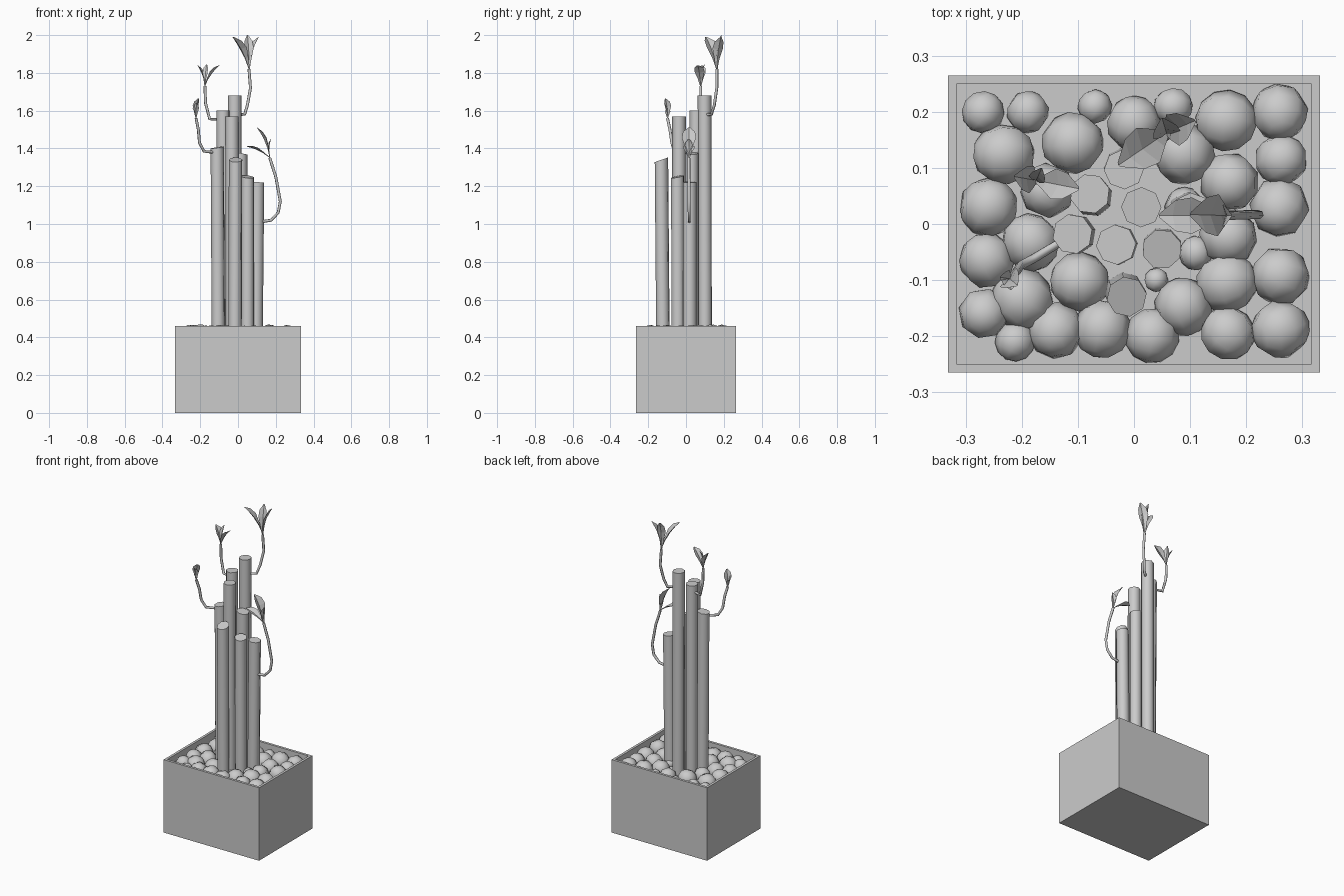
import bpy, bmesh, math, random
from mathutils import Vector, Euler, Matrix

if "Cube" in bpy.data.objects:
    bpy.data.objects.remove(bpy.data.objects["Cube"])

random.seed(4)


def finish(bm, name, angle=None):
    mesh = bpy.data.meshes.new(name)
    bm.to_mesh(mesh)
    bm.free()
    ob = bpy.data.objects.new(name, mesh)
    bpy.context.collection.objects.link(ob)
    if angle:
        bpy.ops.object.select_all(action='DESELECT')
        ob.select_set(True)
        bpy.context.view_layer.objects.active = ob
        bpy.ops.object.shade_smooth_by_angle(angle=math.radians(angle))
    return ob


# Planter: box with its top inset and sunk to the soil level
X, Y, H, WALL, SOIL = 0.333, 0.266, 0.46, 0.022, 0.405
bm = bmesh.new()
bmesh.ops.create_cube(bm, size=1, matrix=Matrix.Translation((0, 0, H / 2)) @ Matrix.Diagonal((2 * X, 2 * Y, H, 1)))
top = max(bm.faces, key=lambda f: f.calc_center_median().z)
bmesh.ops.inset_region(bm, faces=[top], thickness=WALL)
ext = bmesh.ops.extrude_discrete_faces(bm, faces=[top])
for v in ext['faces'][0].verts:
    v.co.z = SOIL
finish(bm, "planter")

# Pebbles: x, y, radius in hundredths
PEBBLES = [
    (-27, 20, 3.7), (-19, 20, 3.7), (-7, 21, 3), (-23.3, 12.5, 5.4), (-11, 14.5, 5.4),
    (0, 18, 4.8), (7, 21, 3.4), (16.5, 18.5, 5.4), (26, 20, 5), (9, 12.5, 5.4),
    (17, 7.5, 5.2), (26.3, 11.5, 4.6), (26, 3, 5.2), (-26, 3, 5.2), (-15.5, 6, 4.8),
    (-18.5, -3.3, 5.1), (-26.3, -6.5, 4.9), (-26.8, -16, 4.5), (-20, -13.5, 5.5),
    (-9.7, -10.3, 5.2), (-21.3, -21, 3.5), (-14, -19, 5), (-5.7, -18.8, 5.1),
    (3.2, -20, 4.8), (8.8, -14.8, 5.1), (4, -10, 2.1), (11, -5.2, 3),
    (16.6, -10.5, 5.4), (16.8, -2.3, 5.1), (16.8, -19.5, 4.8), (26.2, -9.3, 5.1),
    (26.2, -18.8, 5.1), (9, 3, 3.5)]
bm = bmesh.new()
for x, y, r in PEBBLES:
    rot = Euler([random.uniform(0, 6.28) for _ in range(3)]).to_matrix().to_4x4()
    bmesh.ops.create_uvsphere(bm, u_segments=8, v_segments=6, radius=r / 100 * 1.03,
                              matrix=Matrix.Translation((x / 100, y / 100, 0.413)) @ rot)
finish(bm, "pebbles", 60)

# Stalks: top x, y, z, lean in x, lean in y, top slope in x, top slope in y
STALKS = [
    (-0.079, 0.054, 1.60, -0.005, 0.005, 0.0, 0.0),
    (-0.110, -0.018, 1.405, -0.006, 0.0, 0.15, 0.05),
    (-0.032, -0.037, 1.57, -0.003, 0.0, 0.0, 0.0),
    (0.013, 0.030, 1.375, 0.0, 0.0, -0.2, 0.0),
    (0.050, -0.045, 1.25, 0.0, -0.003, -0.1, 0.2),
    (-0.013, -0.130, 1.34, 0.003, -0.008, 0.0, 0.35),
    (0.103, 0.020, 1.222, 0.008, 0.0, -0.08, 0.0),
    (-0.018, 0.098, 1.68, 0.0, -0.003, 0.0, 0.0)]
for i, (x, y, z, lx, ly, sx, sy) in enumerate(STALKS):
    bm = bmesh.new()
    bmesh.ops.create_cone(bm, cap_ends=True, segments=8, radius1=0.036, radius2=0.036, depth=1,
                          matrix=Matrix.Rotation(random.uniform(0, 0.78), 4, 'Z'))
    for v in bm.verts:
        if v.co.z > 0:
            v.co = Vector((v.co.x + x, v.co.y + y, z + sx * v.co.x + sy * v.co.y))
        else:
            v.co = Vector((v.co.x + x - lx, v.co.y + y - ly, SOIL - 0.01))
    finish(bm, f"stalk_{i + 1}", 50)


def stem(name, pts, r=0.008):
    """Six-sided tube along a few points."""
    pts = [Vector(p) for p in pts]
    bm = bmesh.new()
    rings = []
    for i, p in enumerate(pts):
        d = (pts[min(i + 1, len(pts) - 1)] - pts[max(i - 1, 0)]).normalized()
        q = Vector((0.3, 1, 0)).cross(d).normalized()
        s = d.cross(q)
        rings.append([bm.verts.new(p + r * (math.cos(a) * q + math.sin(a) * s))
                      for a in (k * math.pi / 3 for k in range(6))])
    for a, b in zip(rings, rings[1:]):
        for k in range(6):
            bm.faces.new((a[k], a[(k + 1) % 6], b[(k + 1) % 6], b[k]))
    bm.faces.new(rings[0][::-1])
    bm.faces.new(rings[-1])
    bmesh.ops.recalc_face_normals(bm, faces=bm.faces)
    finish(bm, name, 70)


def leaf(name, base, tip, width):
    """Leaf folded along its midrib, widest near the end."""
    base, tip = Vector(base), Vector(tip)
    d = tip - base
    side = d.cross(Vector((0, 0, 1))).normalized()
    up = side.cross(d).normalized()
    bm = bmesh.new()
    rows = []
    for t, w in ((0, 0.15), (0.3, 0.5), (0.6, 1.0), (0.82, 0.85), (1, 0.12)):
        mid = base + d * t + up * 0.25 * d.length * t * (1 - t)
        h = w * width / 2
        rows.append([bm.verts.new(mid + side * k * h + up * abs(k) * h * 0.4) for k in (-1, 0, 1)])
    for a, b in zip(rows, rows[1:]):
        for k in (0, 1):
            bm.faces.new((a[k], a[k + 1], b[k + 1], b[k]))
    finish(bm, name)


# Sprouts: stem path, then leaves as (tip, width)
SPROUTS = {
    "tall": ([(0.01, 0.115, 1.58), (0.035, 0.135, 1.58), (0.05, 0.15, 1.63), (0.066, 0.163, 1.72), (0.058, 0.163, 1.82)],
             [((-0.028, 0.105, 1.99), 0.075), ((0.11, 0.185, 1.99), 0.06), ((0.05, 0.19, 2.0), 0.05)]),
    "left": ([(-0.1, 0.06, 1.555), (-0.15, 0.072, 1.555), (-0.172, 0.078, 1.64), (-0.175, 0.078, 1.73)],
             [((-0.098, 0.063, 1.84), 0.055), ((-0.215, 0.085, 1.84), 0.05), ((-0.165, 0.1, 1.845), 0.03)]),
    "low_left": ([(-0.135, -0.035, 1.38), (-0.18, -0.062, 1.385), (-0.204, -0.075, 1.43), (-0.21, -0.085, 1.5), (-0.222, -0.098, 1.56)],
                 [((-0.24, -0.095, 1.61), 0.03), ((-0.208, -0.11, 1.665), 0.045), ((-0.22, -0.118, 1.64), 0.03)]),
    "right": ([(0.11, 0.017, 1.01), (0.175, 0.017, 1.02), (0.213, 0.017, 1.06), (0.224, 0.017, 1.12), (0.2, 0.016, 1.25), (0.168, 0.015, 1.35)],
              [((0.045, 0.015, 1.41), 0.065), ((0.1, 0.017, 1.51), 0.075), ((0.175, 0.015, 1.45), 0.04)]),
}
for name, (path, leaves) in SPROUTS.items():
    stem(f"{name}_stem", path)
    for i, (tip, width) in enumerate(leaves):
        leaf(f"{name}_leaf_{i + 1}", path[-1], tip, width)
